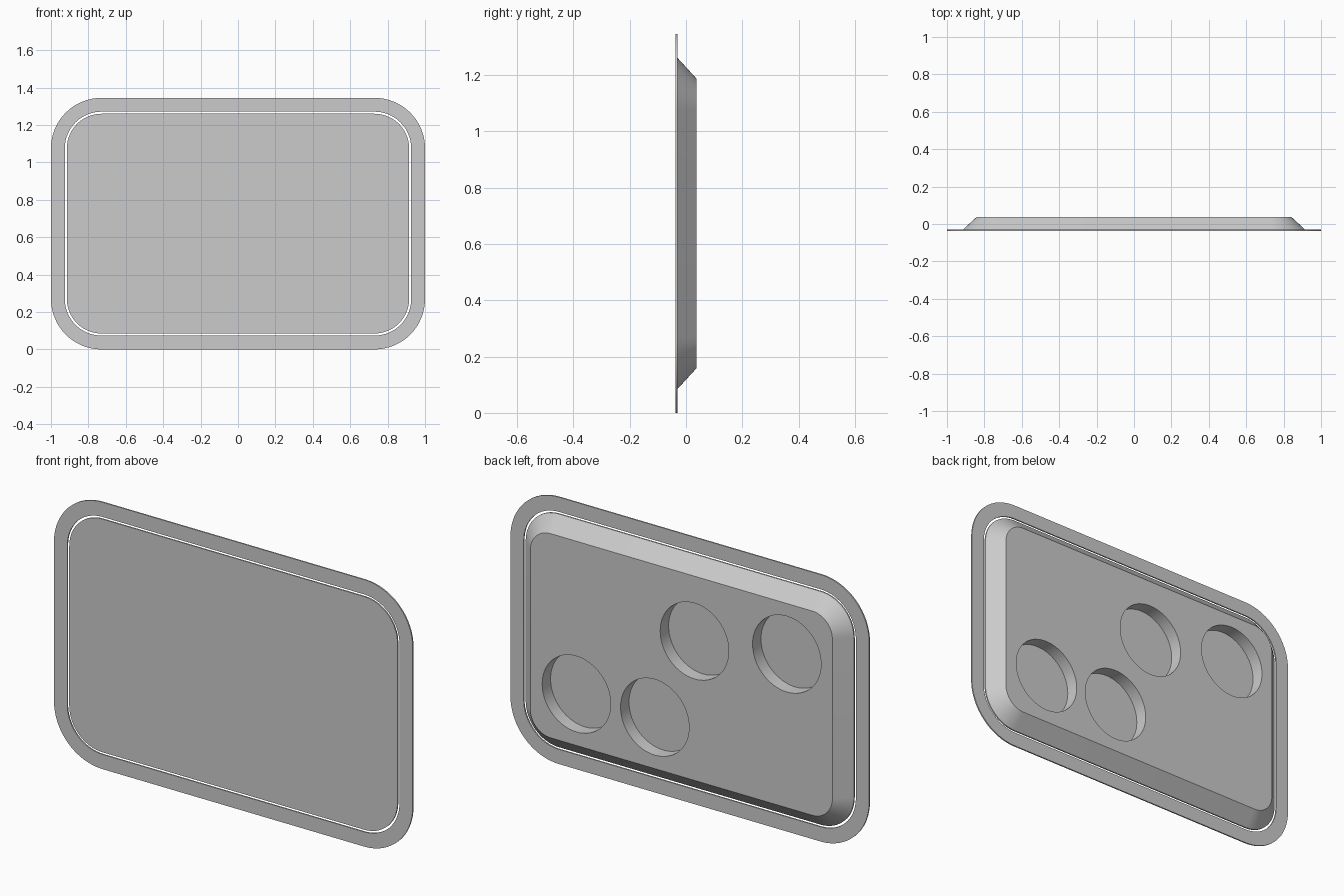
import bpy
import bmesh
from math import sin, cos, pi, radians

default_cube = bpy.data.objects.get("Cube")
if default_cube:
    bpy.data.objects.remove(default_cube, do_unlink=True)

HALF_W, HEIGHT, CORNER = 1.0, 1.345, 0.27
FRONT, SKIN, BACK = -0.037, -0.03, 0.037
ARC = 16

grey = bpy.data.materials.new("plain grey")
grey.use_nodes = True
COLOUR = (0.6, 0.6, 0.6, 1)
grey.diffuse_color = COLOUR
grey.node_tree.nodes["Principled BSDF"].inputs["Base Color"].default_value = COLOUR


def outline(bm, inset, y):
    """Rounded rectangle set in from the outer edge by a given amount."""
    r = CORNER - inset
    cx, cz = HALF_W - CORNER, HEIGHT / 2 - CORNER
    verts = []
    for q, (sx, sz) in enumerate([(1, 1), (-1, 1), (-1, -1), (1, -1)]):
        for i in range(ARC + 1):
            a = (q + i / ARC) * pi / 2
            verts.append(bm.verts.new((sx * cx + r * cos(a), y,
                                       HEIGHT / 2 + sz * cz + r * sin(a))))
    return verts


def bridge(bm, a, b):
    for i in range(len(a)):
        j = (i + 1) % len(a)
        bm.faces.new((a[i], a[j], b[j], b[i]))


def finish(name, bm):
    bmesh.ops.recalc_face_normals(bm, faces=bm.faces)
    mesh = bpy.data.meshes.new(name)
    bm.to_mesh(mesh)
    bm.free()
    mesh.materials.append(grey)
    obj = bpy.data.objects.new(name, mesh)
    bpy.context.collection.objects.link(obj)
    return obj


def select_only(obj):
    bpy.ops.object.select_all(action='DESELECT')
    obj.select_set(True)
    bpy.context.view_layer.objects.active = obj


# Flat outer frame
bm = bmesh.new()
loops = [outline(bm, inset, y) for inset, y in
         [(0, FRONT), (0, SKIN), (0.074, SKIN), (0.074, FRONT)]]
for k in range(4):
    bridge(bm, loops[k], loops[(k + 1) % 4])
frame = finish("outer_frame", bm)

# Panel with sloped sides towards the back
bm = bmesh.new()
loops = [outline(bm, inset, y) for inset, y in
         [(0.085, FRONT), (0.085, SKIN), (0.158, BACK)]]
for a, b in zip(loops, loops[1:]):
    bridge(bm, a, b)
bm.faces.new(loops[0])
bm.faces.new(loops[-1])
panel = finish("panel", bm)

# Round pockets sunk into the back of the panel
select_only(panel)
for x, z in [(0.585, 0.417), (0.148, 0.417), (-0.073, 0.86), (-0.588, 0.932)]:
    depth = 0.2
    bpy.ops.mesh.primitive_cylinder_add(vertices=64, radius=0.191, depth=depth,
                                        location=(x, SKIN + depth / 2, z),
                                        rotation=(radians(90), 0, 0))
    cutter = bpy.context.object
    cutter.name = "pocket_cutter"
    cutter.hide_render = True
    cutter.data.materials.append(grey)
    select_only(panel)
    cut = panel.modifiers.new("pocket", 'BOOLEAN')
    cut.operation = 'DIFFERENCE'
    cut.solver = 'EXACT'
    cut.object = cutter
    bpy.ops.object.modifier_apply(modifier=cut.name)
    bpy.data.objects.remove(cutter, do_unlink=True)

for obj in (frame, panel):
    select_only(obj)
    bpy.ops.object.shade_smooth_by_angle(angle=radians(30))
